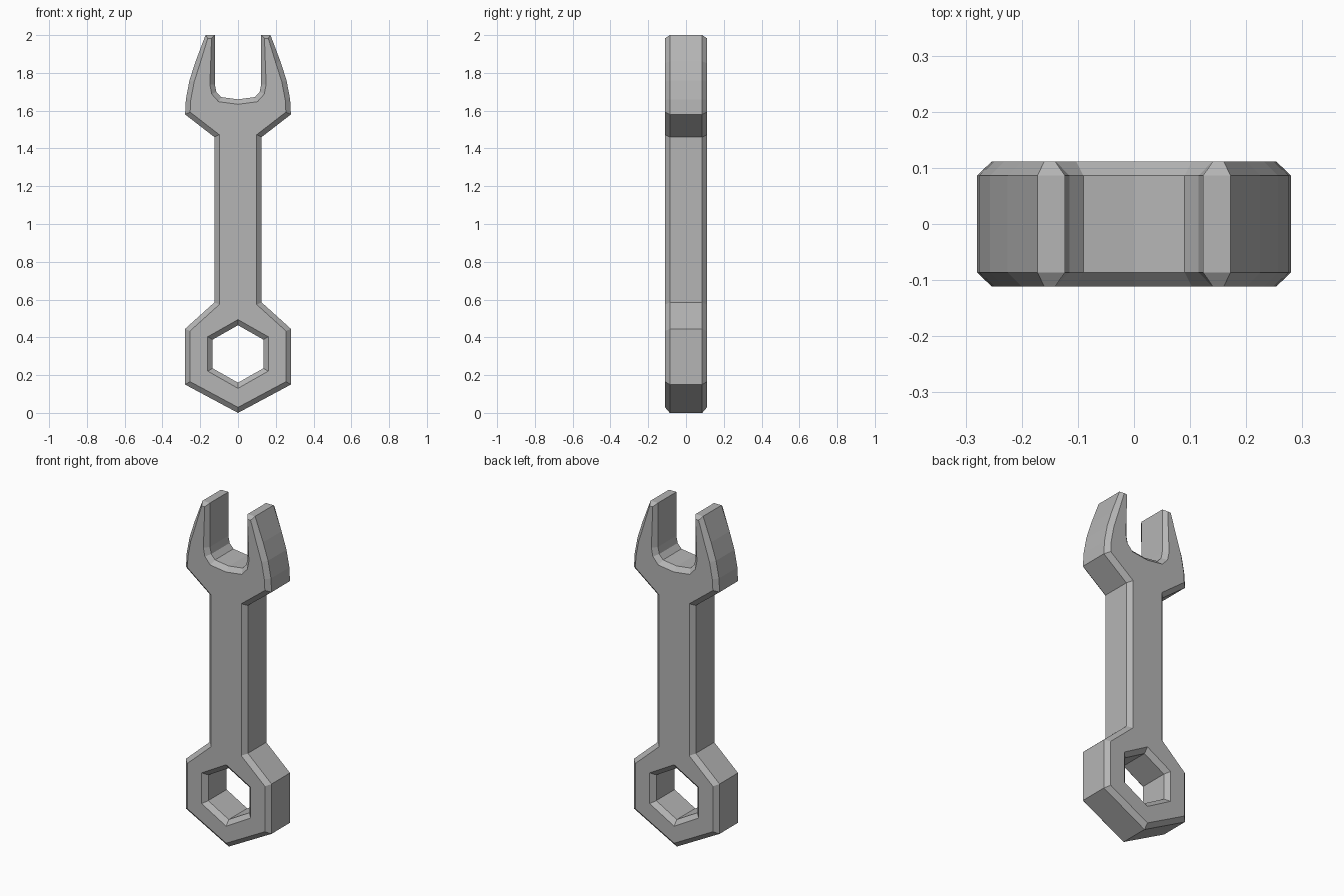
import bpy, bmesh
from math import sin, cos, radians
from mathutils import Vector

cube = bpy.data.objects.get("Cube")
if cube:
    bpy.data.objects.remove(cube, do_unlink=True)

WALL, FACE = 0.086, 0.111   # half depth of the side walls and of the flat faces
CHAMFER, TIP = 0.026, 0.017  # chamfer width, narrower at the jaw tips

steel = bpy.data.materials.new("steel grey")
steel.use_nodes = True
colour = (0.46, 0.46, 0.46, 1)
steel.diffuse_color = colour
steel.node_tree.nodes["Principled BSDF"].inputs["Base Color"].default_value = colour


def inset(points):
    """Move each corner to the left of the path along its mitre."""
    result = []
    for i, p in enumerate(points):
        a = (p - points[i - 1]).normalized()
        b = (points[(i + 1) % len(points)] - p).normalized()
        na, nb = Vector((-a.y, a.x)), Vector((-b.y, b.x))
        width = TIP if p.y > 1.99 else CHAMFER
        result.append(p + (na + nb) * width / (1 + na.dot(nb)))
    return result


def chamfered_wall(bm, points):
    """Build the wall and both chamfers; return the front and back rim edges."""
    inner = inset(points)
    rings = []
    for ring, y in ((inner, -FACE), (points, -WALL), (points, WALL), (inner, FACE)):
        rings.append([bm.verts.new((p.x, y, p.y)) for p in ring])
    n = len(points)
    for r, s in zip(rings, rings[1:]):
        for i in range(n):
            j = (i + 1) % n
            bm.faces.new((r[i], s[i], s[j], r[j]))
    return [[bm.edges.get((r[i], r[(i + 1) % n])) for i in range(n)]
            for r in (rings[0], rings[-1])]


# Right-hand half outline from the bottom corner up to the middle of the jaw
half = [(0.28, 0.15), (0.28, 0.445), (0.125, 0.585), (0.125, 1.46),
        (0.28, 1.58), (0.276, 1.66), (0.257, 1.76), (0.225, 1.86),
        (0.172, 2.0), (0.123, 2.0), (0.123, 1.74), (0.115, 1.70), (0.09, 1.672)]
outline = [(0, 0)] + half + [(0, 1.66)] + [(-x, z) for x, z in reversed(half)]
outline = [Vector(p) for p in outline]

# Hexagonal nut hole, wound the other way so its chamfer opens outward
hole = [Vector((0.155 * sin(radians(60 * i)), 0.312 + 0.152 * cos(radians(60 * i))))
        for i in range(6)]

bm = bmesh.new()
rims = [chamfered_wall(bm, loop) for loop in (outline, hole)]

# Flat front and back faces around the hole
for side in range(2):
    bmesh.ops.triangle_fill(bm, use_beauty=True, use_dissolve=False,
                            edges=rims[0][side] + rims[1][side])
bmesh.ops.recalc_face_normals(bm, faces=bm.faces[:])

mesh = bpy.data.meshes.new("wrench")
bm.to_mesh(mesh)
bm.free()
mesh.materials.append(steel)
wrench = bpy.data.objects.new("wrench", mesh)
bpy.context.collection.objects.link(wrench)
